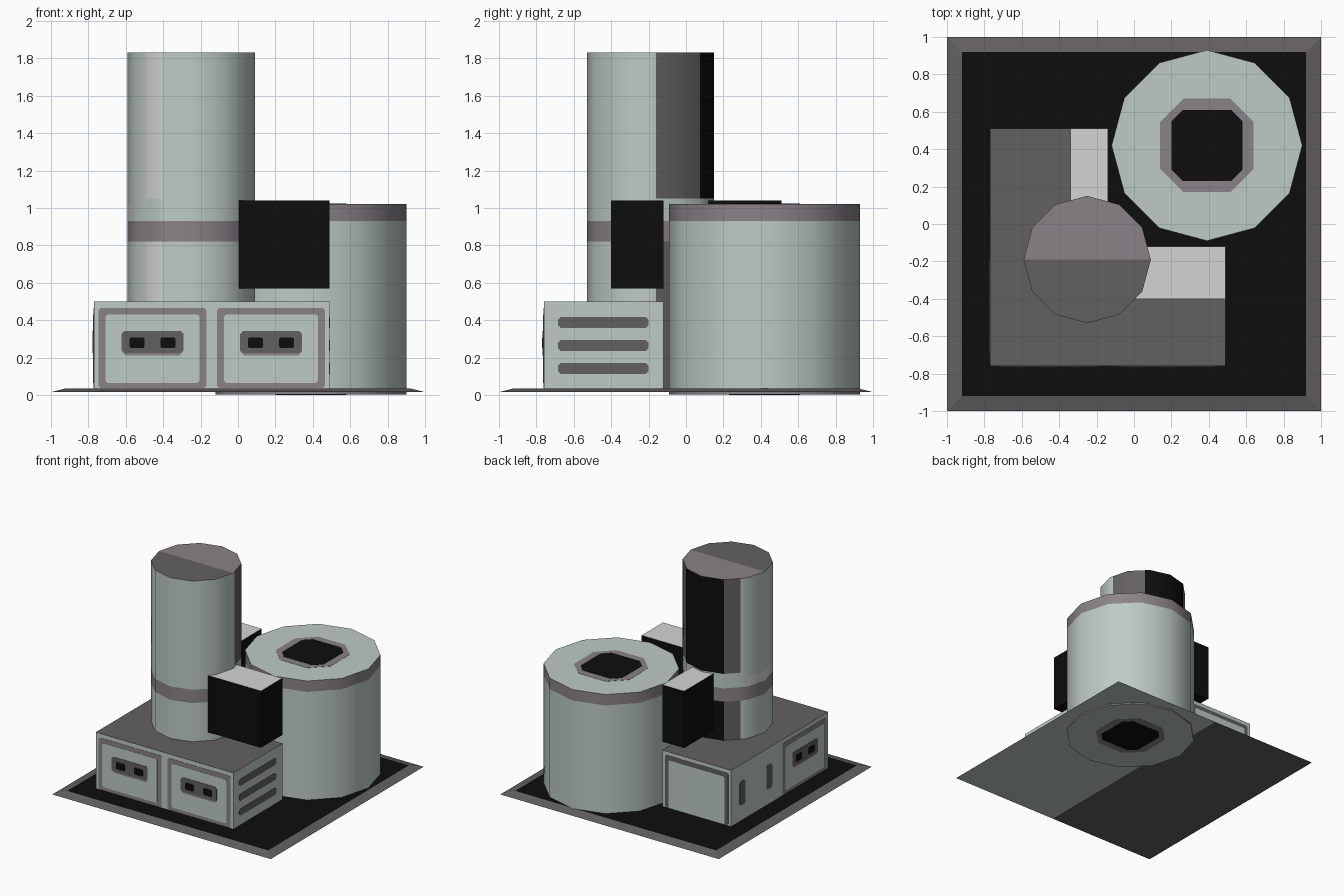
import bpy, bmesh, math
from mathutils import Vector

if "Cube" in bpy.data.objects:
    bpy.data.objects.remove(bpy.data.objects["Cube"])

COLORS = {
    "pale_green_grey": (0.515, 0.597, 0.558),
    "light_grey": (0.66, 0.66, 0.66),
    "mauve_grey": (0.255, 0.225, 0.247),
    "dark_grey": (0.127, 0.120, 0.115),
    "black": (0.004, 0.004, 0.004),
}
PALE, LIGHT, MAUVE, DARK, BLACK = range(5)
MATS = []
for cname, c in COLORS.items():
    m = bpy.data.materials.new(cname)
    m.diffuse_color = (*c, 1.0)
    m.use_nodes = True
    m.node_tree.nodes["Principled BSDF"].inputs["Base Color"].default_value = m.diffuse_color
    MATS.append(m)


def finish(name, bm, rule=None, color=PALE):
    """Turn a bmesh into an object; rule(face) picks the colour."""
    bmesh.ops.recalc_face_normals(bm, faces=bm.faces[:])
    bm.normal_update()
    for f in bm.faces:
        f.material_index = rule(f) if rule else color
    me = bpy.data.meshes.new(name)
    bm.to_mesh(me)
    bm.free()
    for m in MATS:
        me.materials.append(m)
    ob = bpy.data.objects.new(name, me)
    bpy.context.collection.objects.link(ob)
    return ob


def prism(name, pts, offset, rule=None, color=PALE):
    """Extrude a planar outline by an offset vector."""
    bm = bmesh.new()
    f = bm.faces.new([bm.verts.new(p) for p in pts])
    ext = bmesh.ops.extrude_face_region(bm, geom=[f], use_keep_orig=True)
    bmesh.ops.translate(bm, vec=offset,
                        verts=[v for v in ext["geom"] if isinstance(v, bmesh.types.BMVert)])
    return finish(name, bm, rule, color)


def outline_column(name, cx, cy, r, zs, extra, side_rule, top_rule, bottom=PALE):
    """12-sided column, cut at heights zs and at extra angles for colour areas."""
    angs = sorted(set([i * 30 for i in range(12)] + extra))
    n = len(angs)
    bm = bmesh.new()
    rings = []
    for z in zs:
        ring = []
        for a in angs:
            rad = r * math.cos(math.radians(15)) / math.cos(math.radians(a % 30 - 15))
            ring.append(bm.verts.new((cx + rad * math.cos(math.radians(a)),
                                      cy + rad * math.sin(math.radians(a)), z)))
        rings.append(ring)
    for lo, hi in zip(rings, rings[1:]):
        for i in range(n):
            j = (i + 1) % n
            bm.faces.new((lo[i], lo[j], hi[j], hi[i]))
    half = angs.index(180)
    for ring in (rings[0], rings[-1]):
        bm.faces.new(ring[:half + 1])
        bm.faces.new(ring[half:] + ring[:1])

    def rule(f):
        c = f.calc_center_median()
        if f.normal.z < -0.5:
            return bottom
        if f.normal.z > 0.5:
            return top_rule(c)
        return side_rule(math.degrees(math.atan2(c.y - cy, c.x - cx)) % 360, c.z)

    ob = finish(name, bm, rule)
    bpy.ops.object.select_all(action='DESELECT')
    ob.select_set(True)
    bpy.context.view_layer.objects.active = ob
    bpy.ops.object.shade_smooth_by_angle(angle=math.radians(40))
    return ob


def plate(name, side, u0, u1, z0, z1, color, level=1, cut=0.015):
    """Thin chamfered plate on a wall; side = (axis of u, wall position, outward sign)."""
    axis, pos, sgn = side
    out = [(u0 + cut, z0), (u1 - cut, z0), (u1, z0 + cut), (u1, z1 - cut),
           (u1 - cut, z1), (u0 + cut, z1), (u0, z1 - cut), (u0, z0 + cut)]
    if axis == 'x':
        pts, off = [(u, pos, z) for u, z in out], Vector((0, sgn * 0.002 * level, 0))
    else:
        pts, off = [(pos, u, z) for u, z in out], Vector((sgn * 0.002 * level, 0, 0))
    return prism(name, pts, off, color=color)


def box(name, x0, x1, y0, y1, z0, z1, rule):
    return prism(name, [(x0, y0, z0), (x1, y0, z0), (x1, y1, z0), (x0, y1, z0)],
                 Vector((0, 0, z1 - z0)), rule)


# Base plate with sloped rim; underside in two colours
bm = bmesh.new()
loops = []
for s, z in ((1.0, 0.015), (0.92, 0.035)):
    loops.append([bm.verts.new((s * x, s * y, z))
                  for x, y in ((0, -1), (1, -1), (1, 1), (0, 1), (-1, 1), (-1, -1))])
lo, hi = loops
for i in range(6):
    j = (i + 1) % 6
    bm.faces.new((lo[i], lo[j], hi[j], hi[i]))
bm.faces.new(hi)
bm.faces.new(lo[0:4])
bm.faces.new(lo[3:] + lo[:1])


def base_rule(f):
    if f.normal.z > 0.99:
        return BLACK
    if f.normal.z < -0.9:
        return PALE if f.calc_center_median().x > 0 else DARK
    return DARK


finish("base_plate", bm, base_rule)

# Large tank with rim band
TX, TY = 0.39, 0.42
outline_column("large_tank", TX, TY, 0.51, (0.003, 0.02, 0.93, 1.02), [],
               lambda a, z: MAUVE if z > 0.93 or z < 0.02 else PALE,
               lambda c: PALE)


# Octagonal hatch on the top and underside of the tank
def octagon(name, a, b, z, h, color):
    pts = [(a, -b), (a, b), (b, a), (-b, a), (-a, b), (-a, -b), (-b, -a), (b, -a)]
    prism(name, [(TX + x, TY + y, z) for x, y in pts], Vector((0, 0, h)), color=color)


for tag, z, d in (("top", 1.02, 1), ("bottom", 0.003, -1)):
    octagon(f"hatch_rim_{tag}", 0.25, 0.125, z, d * 0.0015, MAUVE)
    octagon(f"hatch_opening_{tag}", 0.19, 0.13, z, d * 0.003, BLACK)


# Tall tower with band, highlight stripe and dark back
def tower_side(a, z):
    if 0.82 < z < 0.93:
        return MAUVE
    if 0.93 < z < 1.05:
        return LIGHT if 150 < a < 194 and z < 1.01 else PALE
    if 53 < a < 120:
        return BLACK
    if 5 < a < 142:
        return DARK
    return LIGHT if 223 < a < 242 else PALE


outline_column("tall_tower", -0.25, -0.19, 0.34, (0.02, 0.82, 0.93, 1.01, 1.05, 1.83),
               [5, 53, 142, 194, 223, 242], tower_side,
               lambda c: MAUVE if c.y > -0.19 else DARK)

# L-shaped housing around the tower
prism("housing", [(-0.77, -0.76, 0.025), (0.49, -0.76, 0.025), (0.49, -0.12, 0.025),
                  (-0.14, -0.12, 0.025), (-0.14, 0.51, 0.025), (-0.77, 0.51, 0.025)],
      Vector((0, 0, 0.475)), lambda f: DARK if abs(f.normal.z) > 0.5 else PALE)

# Duct boxes sticking out of the tower
duct_rule = lambda f: LIGHT if f.normal.z > 0.5 else BLACK
box("duct_right", -0.2, 0.49, -0.40, -0.12, 0.57, 1.04, duct_rule)
box("duct_back", -0.34, -0.14, -0.15, 0.51, 0.57, 1.04, duct_rule)

FRONT, LEFT = ('x', -0.76, -1), ('y', -0.77, -1)
RIGHT, BACK = ('y', 0.49, 1), ('x', 0.51, 1)


# Framed panels, each with a twin socket
def panel(name, side, c):
    plate(name + "_frame", side, c - 0.288, c + 0.288, 0.037, 0.465, MAUVE, 1, 0.012)
    plate(name + "_field", side, c - 0.252, c + 0.252, 0.065, 0.43, PALE, 2, 0.012)
    plate(name + "_socket_rim", side, c - 0.165, c + 0.165, 0.212, 0.34, MAUVE, 3, 0.02)
    plate(name + "_socket", side, c - 0.165, c + 0.165, 0.225, 0.342, DARK, 3.5, 0.015)
    for k in (-1, 1):
        plate(f"{name}_hole_{k}", side, c + k * 0.083 - 0.04, c + k * 0.083 + 0.04,
              0.25, 0.308, BLACK, 4.5, 0.008)


panel("front_panel_left", FRONT, -0.457)
panel("front_panel_right", FRONT, 0.177)
panel("side_panel", LEFT, -0.45)

# Horizontal vents on the right, vertical slots on the left
for i in range(3):
    z = 0.112 + i * 0.123
    plate(f"vent_{i}", RIGHT, -0.685, -0.20, z, z + 0.058, DARK, 1, 0.015)
for i, y in enumerate((0.36, 0.01)):
    plate(f"slot_{i}", LEFT, y - 0.037, y + 0.037, 0.16, 0.36, DARK, 1, 0.015)

# Rear door
plate("rear_door_frame", BACK, -0.745, -0.165, 0.04, 0.47, DARK, 1, 0.01)
plate("rear_door", BACK, -0.712, -0.198, 0.037, 0.435, PALE, 2, 0.01)
